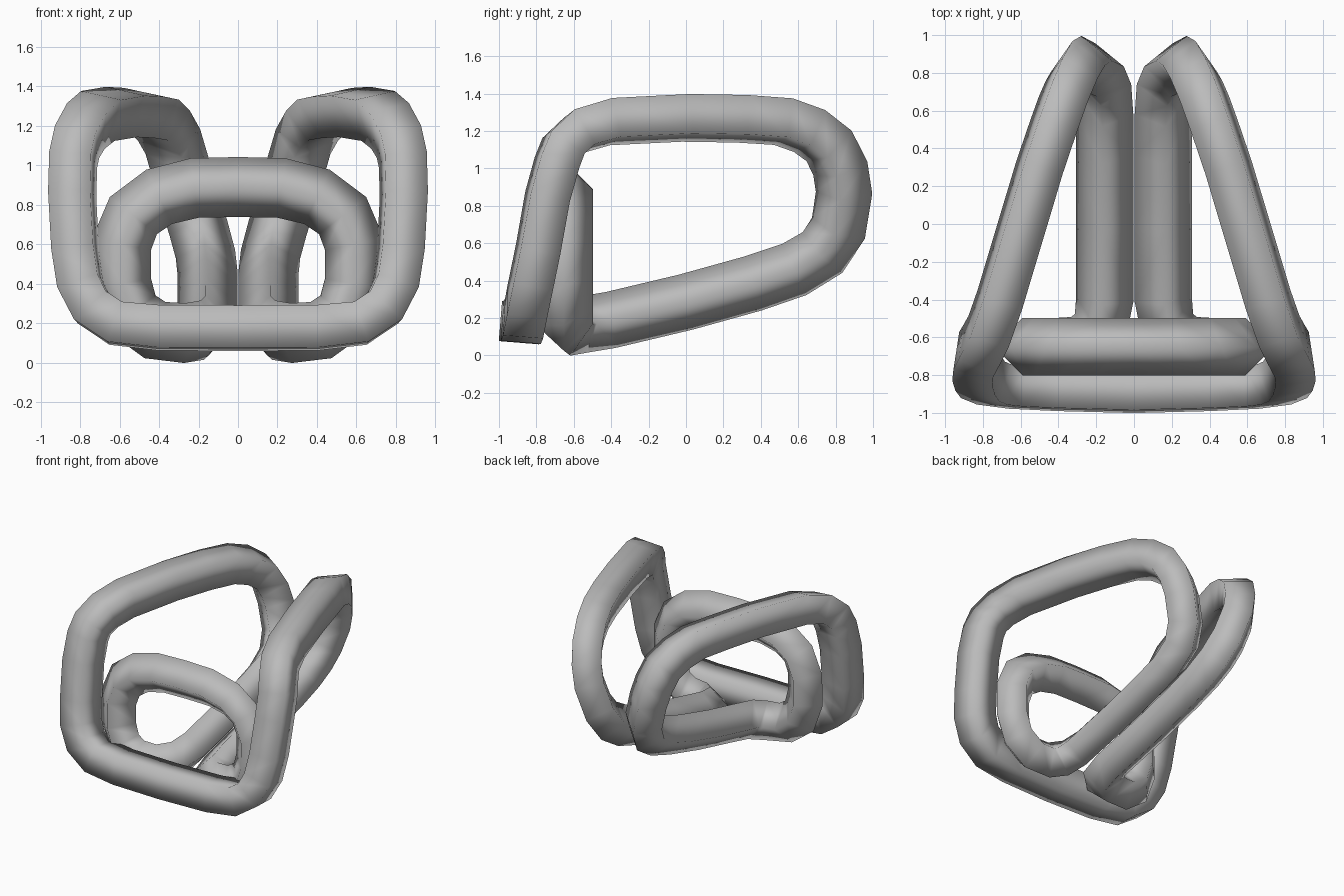
import bpy
import bmesh
import math
from mathutils import Vector, Quaternion

# Remove the default object
default = bpy.data.objects.get("Cube")
if default:
    bpy.data.objects.remove(default, do_unlink=True)

# One flat grey material
grey = bpy.data.materials.new("plain grey")
grey.use_nodes = True
colour = (0.5, 0.5, 0.5, 1)
grey.diffuse_color = colour
grey.node_tree.nodes["Principled BSDF"].inputs["Base Color"].default_value = colour

# Centre line of the left half, section by section, from the arch to the front bar
arch = [(0, -.65, .89), (.22, -.65, .885), (.4, -.65, .84), (.53, -.65, .745),
        (.59, -.65, .6), (.59, -.65, .4)]
foot_turn = [(.54, -.65, .25), (.42, -.65, .165), (.27, -.63, .15), (.18, -.55, .165)]
lower_rail = [(.155, -.4, .19), (.155, 0, .285), (.155, .36, .385)]
back_bend = [(.155, .58, .46), (.165, .73, .55), (.2, .815, .68), (.26, .845, .87),
             (.295, .825, 1), (.33, .765, 1.12), (.375, .66, 1.2)]
top_rail = [(.425, .52, 1.25), (.5, .3, 1.265), (.59, 0, 1.27), (.71, -.4, 1.25),
            (.77, -.57, 1.2), (.815, -.655, 1.12)]
front_leg = [(.835, -.69, 1.03), (.84, -.74, .85), (.825, -.79, .57), (.8, -.825, .4)]
front_bar = [(.74, -.85, .28), (.62, -.865, .2), (.4, -.875, .177), (0, -.885, .175)]

TUBE_RADIUS = .152
SIDES = 4

sections = (arch, foot_turn, lower_rail, back_bend, top_rail, front_leg, front_bar)
path = [Vector(p) for section in sections for p in section]

# Directions along the path, square to the middle plane at both ends
tangents = [Vector((1, 0, 0))]
for before, here, after in zip(path, path[1:], path[2:]):
    tangents.append(((here - before).normalized() + (after - here).normalized()).normalized())
tangents.append(Vector((-1, 0, 0)))

# Carry one corner of the square section along the path without twisting
corners = [Vector((0, 1, 0))]
for old, new in zip(tangents, tangents[1:]):
    corners.append(old.rotation_difference(new) @ corners[-1])

# Spread the small leftover roll so that the front bar lies flat
bar_corner = Vector((0, -1, -.85)).normalized()
leftover = math.atan2(tangents[-1].dot(corners[-1].cross(bar_corner)),
                      corners[-1].dot(bar_corner))
step = math.tau / SIDES
leftover = (leftover + step / 2) % step - step / 2

# Sweep the square section
bm = bmesh.new()
rings = []
for i, (centre, tangent, corner) in enumerate(zip(path, tangents, corners)):
    roll = leftover * i / (len(path) - 1)
    rings.append([
        bm.verts.new(centre + Quaternion(tangent, roll + k * step) @ corner * TUBE_RADIUS)
        for k in range(SIDES)
    ])
for ring, following in zip(rings, rings[1:]):
    for k in range(SIDES):
        j = (k + 1) % SIDES
        bm.faces.new((ring[k], ring[j], following[j], following[k]))
bmesh.ops.recalc_face_normals(bm, faces=bm.faces)
for face in bm.faces:
    face.smooth = True

mesh = bpy.data.meshes.new("looped tube")
bm.to_mesh(mesh)
bm.free()
mesh.materials.append(grey)
tube = bpy.data.objects.new("looped_tube", mesh)
bpy.context.scene.collection.objects.link(tube)

# Mirror to close the loop
mirror = tube.modifiers.new("other half", "MIRROR")
mirror.use_axis[0] = True
mirror.merge_threshold = .002
